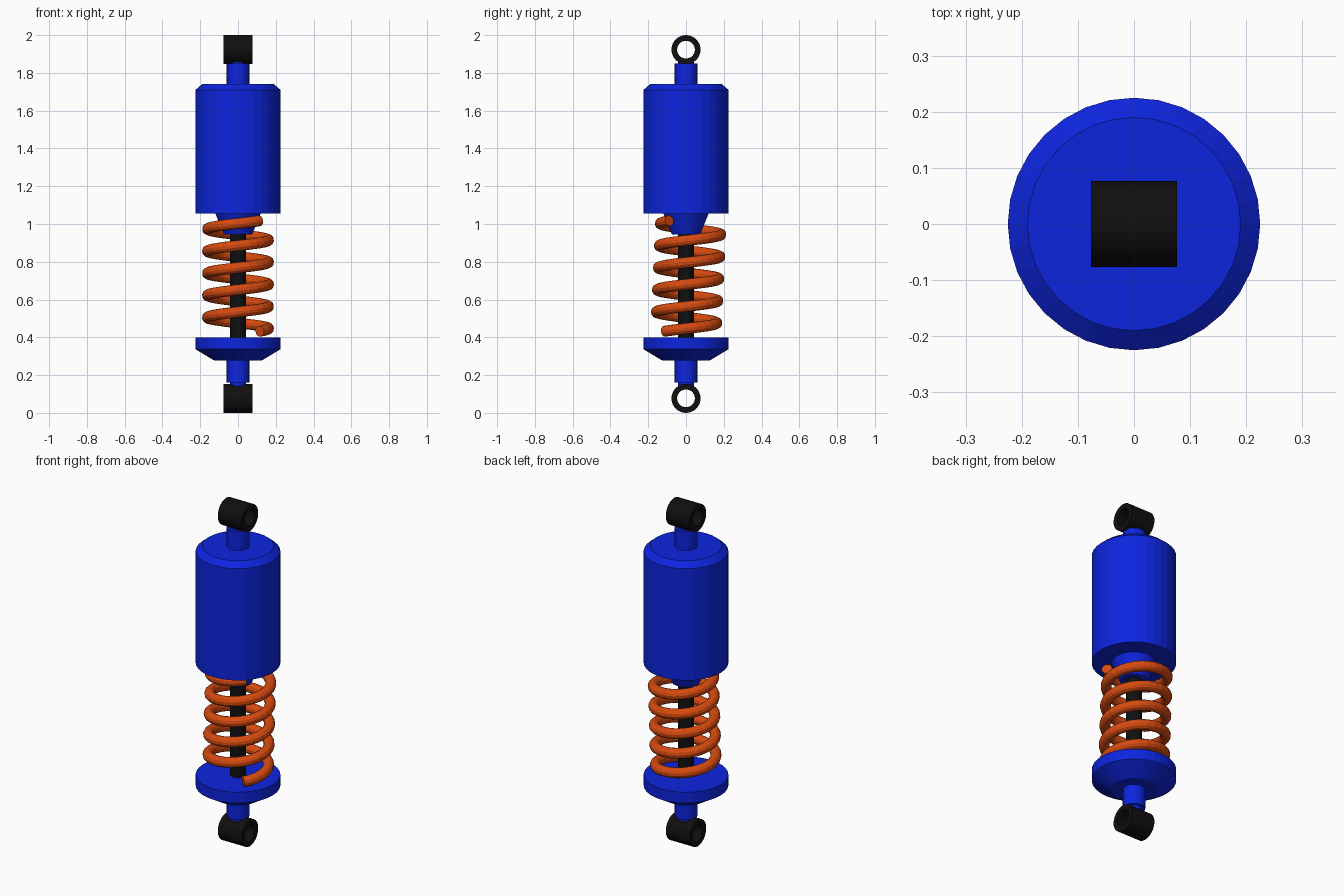
import bpy, bmesh
from math import sin, cos, pi, radians
from mathutils import Matrix

default = bpy.data.objects.get("Cube")
if default:
    bpy.data.objects.remove(default, do_unlink=True)


def material(name, rgb, roughness=0.5):
    m = bpy.data.materials.new(name)
    m.use_nodes = True
    m.diffuse_color = (*rgb, 1)
    bsdf = m.node_tree.nodes["Principled BSDF"]
    bsdf.inputs["Base Color"].default_value = (*rgb, 1)
    bsdf.inputs["Roughness"].default_value = roughness
    return m


BLUE = material("blue paint", (0.004, 0.018, 0.73))
ORANGE = material("orange spring steel", (0.68, 0.07, 0.005))
BLACK = material("black rubber", (0.005, 0.005, 0.005))


def lathe(name, profile, mat, segments=32, closed=False, matrix=Matrix()):
    """Revolve (radius, height) points about z; open profiles get end caps."""
    bm = bmesh.new()
    rings = []
    for r, z in profile:
        angles = [2 * pi * i / segments for i in range(segments)]
        rings.append([bm.verts.new((r * cos(a), r * sin(a), z)) for a in angles])
    pairs = list(zip(rings, rings[1:]))
    if closed:
        pairs.append((rings[-1], rings[0]))
    else:
        bm.faces.new(rings[0][::-1])
        bm.faces.new(rings[-1])
    for low, high in pairs:
        for i in range(segments):
            j = (i + 1) % segments
            bm.faces.new((low[i], low[j], high[j], high[i]))
    bmesh.ops.recalc_face_normals(bm, faces=bm.faces)
    bm.transform(matrix)
    mesh = bpy.data.meshes.new(name)
    bm.to_mesh(mesh)
    bm.free()
    mesh.materials.append(mat)
    obj = bpy.data.objects.new(name, mesh)
    bpy.context.collection.objects.link(obj)
    return obj


# Upper body with bevelled shoulder, and the tapered rod guide below it
lathe("upper_body", [(0.225, 1.055), (0.225, 1.71), (0.19, 1.74)], BLUE)
lathe("rod_guide", [(0.075, 0.945), (0.12, 1.056)], BLUE)

# Lower spring seat and piston rod
lathe("spring_seat", [(0.125, 0.277), (0.225, 0.337), (0.225, 0.4)], BLUE)
lathe("piston_rod", [(0.043, 0.39), (0.043, 0.96)], BLACK, 24)

# Mounting posts with their narrow necks
lathe("upper_post", [(0.06, 1.735), (0.06, 1.85), (0.043, 1.85), (0.043, 1.87)], BLUE, 24)
lathe("lower_post", [(0.043, 0.13), (0.043, 0.16), (0.06, 0.16), (0.06, 0.28)], BLUE, 24)

# Mounting eyes: open tubes lying along x
EYE_RADIUS, BORE, HALF_WIDTH = 0.077, 0.047, 0.077
eye_profile = [(EYE_RADIUS, -HALF_WIDTH), (EYE_RADIUS, HALF_WIDTH),
               (BORE, HALF_WIDTH), (BORE, -HALF_WIDTH)]
for name, z in (("lower_eye", EYE_RADIUS), ("upper_eye", 2 - EYE_RADIUS)):
    place = Matrix.Translation((0, 0, z)) @ Matrix.Rotation(radians(90), 4, "Y")
    lathe(name, eye_profile, BLACK, 32, True, place)

# Coil spring: five turns, leaning slightly backwards as it rises
TURNS, STEPS, COIL, WIRE = 5, 28, 0.162, 0.029
BOTTOM, PITCH, LEAN = 0.432, 0.117, 0.045
curve = bpy.data.curves.new("coil_spring", "CURVE")
curve.dimensions = "3D"
curve.bevel_depth = WIRE
curve.bevel_resolution = 4
curve.use_fill_caps = True
spline = curve.splines.new("POLY")
spline.points.add(TURNS * STEPS)
for i, point in enumerate(spline.points):
    turn = i / STEPS
    a = 2 * pi * turn - pi / 4
    rise = PITCH * turn
    point.co = (COIL * cos(a), COIL * sin(a) + LEAN * rise, BOTTOM + rise, 1)
spline.use_smooth = False
curve.materials.append(ORANGE)
spring = bpy.data.objects.new("coil_spring", curve)
bpy.context.collection.objects.link(spring)
bpy.ops.object.select_all(action="DESELECT")
spring.select_set(True)
bpy.context.view_layer.objects.active = spring
bpy.ops.object.convert(target="MESH")
